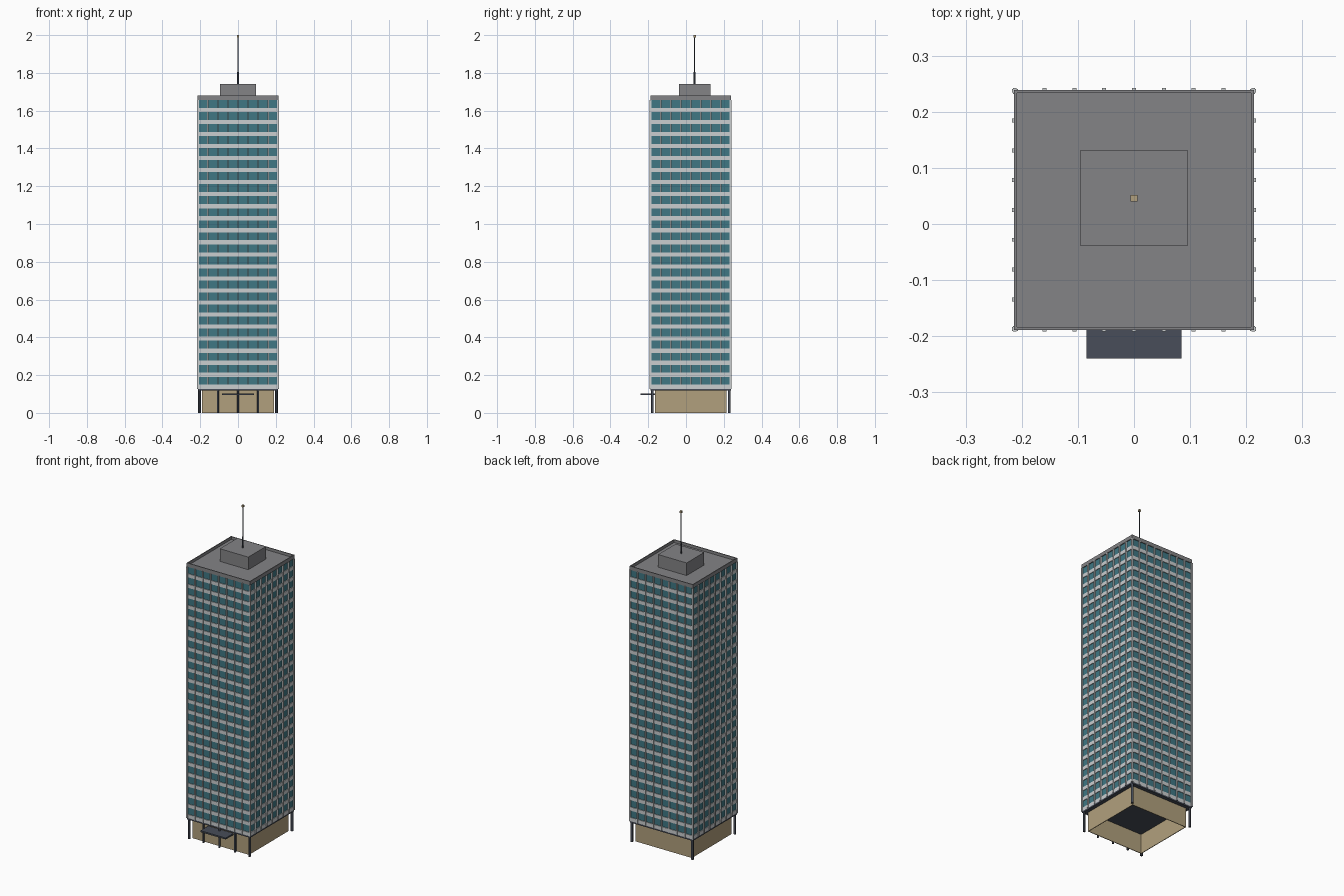
import bpy
import bmesh
from mathutils import Matrix, Vector

cube = bpy.data.objects.get("Cube")
if cube:
    bpy.data.objects.remove(cube, do_unlink=True)


def material(name, rgb):
    m = bpy.data.materials.new(name)
    m.use_nodes = True
    m.diffuse_color = (*rgb, 1)
    m.node_tree.nodes["Principled BSDF"].inputs["Base Color"].default_value = (*rgb, 1)
    return m


GLASS = material("teal glass", (0.05, 0.185, 0.23))
PANEL = material("pale panel", (0.60, 0.62, 0.63))
ROOF = material("roof grey", (0.23, 0.23, 0.24))
STEEL = material("dark steel", (0.065, 0.075, 0.10))
STONE = material("tan stone", (0.44, 0.35, 0.205))

CY = 0.025            # tower centre in y
HALF = 0.2125         # tower half width
BASE, TOP = 0.127, 1.657
FLOORS, BAYS = 24, 8
FLOOR_H = (TOP - BASE) / FLOORS
BAY = 2 * HALF / BAYS


def add_box(bm, x, y, z):
    """Add a box from (low, high) ranges."""
    size = [r[1] - r[0] for r in (x, y, z)]
    mid = Vector([(r[0] + r[1]) / 2 for r in (x, y, z)])
    bmesh.ops.create_cube(bm, size=1, matrix=Matrix.Translation(mid) @ Matrix.Diagonal((*size, 1)))


def add_square(bm, half, z):
    add_box(bm, (-half, half), (CY - half, CY + half), z)


def add_ring(bm, half, thick, z):
    """Add four walls around the tower axis."""
    inner = half - thick
    for s in (-1, 1):
        a, b = sorted((s * half, s * inner))
        add_box(bm, (-half, half), (CY + a, CY + b), z)
        add_box(bm, (a, b), (CY - inner, CY + inner), z)


def add_post(bm, x, y, z, radius, sides=12):
    bmesh.ops.create_cone(bm, cap_ends=True, segments=sides, radius1=radius, radius2=radius,
                          depth=z[1] - z[0], matrix=Matrix.Translation((x, y, sum(z) / 2)))


def finish(name, bm, mat, smooth=False):
    mesh = bpy.data.meshes.new(name)
    bm.to_mesh(mesh)
    bm.free()
    mesh.materials.append(mat)
    ob = bpy.data.objects.new(name, mesh)
    bpy.context.collection.objects.link(ob)
    if smooth:
        bpy.ops.object.select_all(action="DESELECT")
        ob.select_set(True)
        bpy.context.view_layer.objects.active = ob
        bpy.ops.object.shade_smooth_by_angle()
    return ob


# Glass core of the tower
bm = bmesh.new()
add_square(bm, HALF - 0.004, (BASE, TOP))
finish("glass_core", bm, GLASS)

# Spandrel band at the foot of every floor
bm = bmesh.new()
for i in range(FLOORS):
    z = BASE + i * FLOOR_H
    add_ring(bm, HALF, 0.006, (z, z + 0.022))
finish("spandrels", bm, PANEL)

# Vertical fins on all four sides
bm = bmesh.new()
for i in range(BAYS + 1):
    p = -HALF + i * BAY
    for s in (-1, 1):
        a, b = sorted((s * (HALF - 0.006), s * (HALF + 0.0045)))
        w = 0.0035
        add_box(bm, (p - w, p + w), (CY + a, CY + b), (BASE, TOP))
        add_box(bm, (a, b), (CY + p - w, CY + p + w), (BASE, TOP))
finish("facade_fins", bm, PANEL)

# Roof deck, parapet and plant room
bm = bmesh.new()
add_square(bm, HALF - 0.003, (TOP, TOP + 0.006))
finish("roof_deck", bm, ROOF)
bm = bmesh.new()
add_ring(bm, HALF + 0.001, 0.005, (TOP, 1.68))
finish("parapet", bm, ROOF)
bm = bmesh.new()
add_box(bm, (-0.096, 0.096), (-0.038, 0.131), (TOP, 1.74))
finish("plant_room", bm, ROOF)

# Mast with a beacon on top
bm = bmesh.new()
add_post(bm, 0, 0.046, (1.74, 1.805), 0.005)
add_post(bm, 0, 0.046, (1.805, 1.99), 0.0028)
finish("mast", bm, STEEL, True)
bm = bmesh.new()
add_box(bm, (-0.006, 0.006), (0.04, 0.052), (1.988, 2.0))
finish("beacon", bm, STONE)

# Lobby walls, open underneath, below the dark slab
bm = bmesh.new()
add_ring(bm, 0.19, 0.004, (0, 0.12))
finish("lobby_walls", bm, STONE)
bm = bmesh.new()
add_square(bm, HALF, (0.118, BASE))
finish("lobby_slab", bm, STEEL)

# Columns at the corners and along the front
bm = bmesh.new()
for x in (-0.204, 0.204):
    for y in (-0.204, 0.204):
        add_post(bm, x, CY + y, (0, 0.12), 0.0075)
for x in (-2 * BAY, 0, 2 * BAY):
    add_post(bm, x, CY - 0.204, (0, 0.12), 0.006)
finish("columns", bm, STEEL, True)

# Entrance canopy
bm = bmesh.new()
add_box(bm, (-0.085, 0.085), (-0.24, -0.163), (0.094, 0.103))
finish("entrance_canopy", bm, STEEL)
